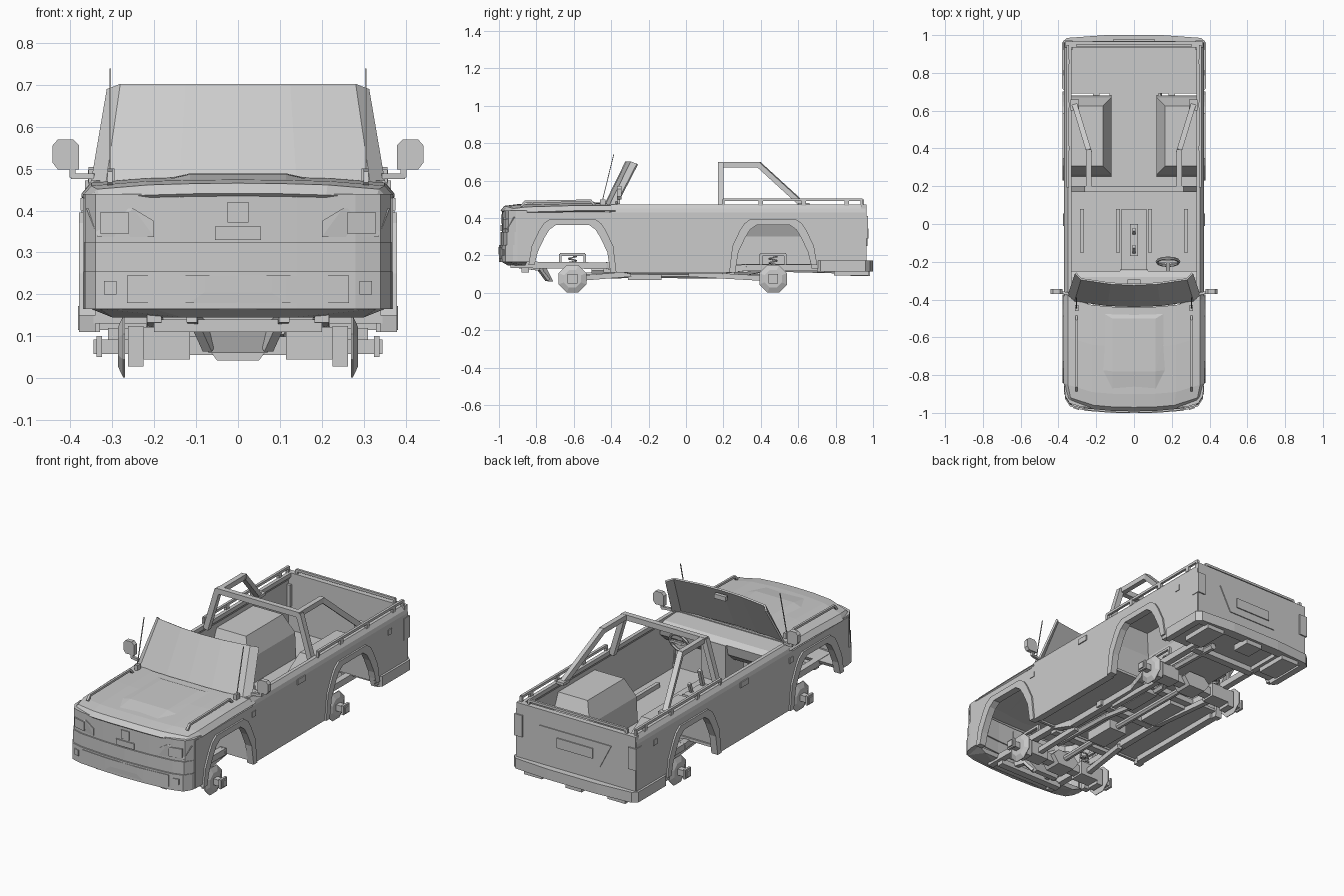
import bpy, bmesh, math
from mathutils import Vector

if "Cube" in bpy.data.objects:
    bpy.data.objects.remove(bpy.data.objects["Cube"])


def finish(name, bm, mirror=False, thick=0):
    bmesh.ops.recalc_face_normals(bm, faces=bm.faces)
    mesh = bpy.data.meshes.new(name)
    bm.to_mesh(mesh)
    bm.free()
    ob = bpy.data.objects.new(name, mesh)
    bpy.context.collection.objects.link(ob)
    if thick:
        mod = ob.modifiers.new("thickness", 'SOLIDIFY')
        mod.thickness = thick
        mod.offset = 0
    if mirror:
        ob.modifiers.new("mirror", 'MIRROR')
    return ob


def prism(name, pts, axis, a, b, mirror=False):
    """Extrude a 2D outline along an axis from a to b."""
    place = {'x': lambda p, t: (t, p[0], p[1]),
             'y': lambda p, t: (p[0], t, p[1]),
             'z': lambda p, t: (p[0], p[1], t)}[axis]
    bm = bmesh.new()
    lo = [bm.verts.new(place(p, a)) for p in pts]
    hi = [bm.verts.new(place(p, b)) for p in pts]
    bm.faces.new(lo)
    bm.faces.new(hi[::-1])
    n = len(pts)
    for i in range(n):
        j = (i + 1) % n
        bm.faces.new((lo[i], lo[j], hi[j], hi[i]))
    return finish(name, bm, mirror)


def box(name, x, y, z, mirror=False):
    return prism(name, [(x[0], y[0]), (x[1], y[0]), (x[1], y[1]), (x[0], y[1])], 'z', z[0], z[1], mirror)


def hull(name, pts, mirror=False):
    bm = bmesh.new()
    for p in pts:
        bm.verts.new(p)
    bmesh.ops.convex_hull(bm, input=bm.verts)
    bmesh.ops.dissolve_limit(bm, angle_limit=0.02, verts=bm.verts, edges=bm.edges)
    return finish(name, bm, mirror)


def bar(name, path, w, mirror=False, sides=4):
    """Straight beams joining the points of a path."""
    bm = bmesh.new()
    for p, q in zip(path, path[1:]):
        p, q = Vector(p), Vector(q)
        d = q - p
        rot = d.to_track_quat('Z', 'Y').to_matrix().to_4x4()
        made = bmesh.ops.create_cone(bm, cap_ends=True, segments=sides, radius1=w * .707,
                                     radius2=w * .707, depth=d.length + w * .4)["verts"]
        bmesh.ops.rotate(bm, verts=made, matrix=rot.to_3x3() @ rot.to_3x3().Rotation(math.pi / sides, 3, 'Z'))
        bmesh.ops.translate(bm, verts=made, vec=(p + q) / 2)
    return finish(name, bm, mirror)


def sheet(name, rows, thick):
    bm = bmesh.new()
    grid = [[bm.verts.new(p) for p in row] for row in rows]
    for r, s in zip(grid, grid[1:]):
        for i in range(len(r) - 1):
            bm.faces.new((r[i], r[i + 1], s[i + 1], s[i]))
    return finish(name, bm, thick=thick)


def arch(c, b0, b1, d=0):
    """Wheel arch outline from low y to high y, inset by d."""
    half = [(.235, 0), (.218, .25), (.18, .33), (.155, .37), (.12, .395)]
    left = [(c - h + d, z - d if z else b0) for h, z in half]
    right = [(c + h - d, z - d if z else b1) for h, z in half[::-1]]
    return left + right


FRONT, REAR = -.607, .466
SIDES = (-1, 1)

# Body sides, wheel arch flares and shoulders
panel = [(-.9, .165), (-.9, .43), (.96, .43), (.96, .13)]
panel += arch(REAR, .11, .13, .03)[::-1] + arch(FRONT, .165, .11, .03)[::-1]
prism("body_side", panel, 'x', .345, .37, True)
for label, c, b0, b1 in (("front", FRONT, .15, .11), ("rear", REAR, .11, .15)):
    prism(label + "_flare", arch(c, b0, b1) + arch(c, b0, b1, .032)[::-1], 'x', .34, .379, True)
shoulder = [(.37, .43), (.365, .45), (.35, .472), (.33, .472), (.33, .45), (.345, .43)]
prism("shoulder", shoulder, 'y', -.4, .96, True)
box("sill", (.33, .365), (-.37, .23), (.11, .15), True)
box("door_handle", (.36, .376), (-.01, .055), (.40, .43), True)
box("front_marker", (.36, .374), (-.405, -.375), (.37, .4), True)
box("rear_marker", (.36, .374), (.785, .815), (.37, .4), True)

# Floor, firewall and wheel tubs
box("cabin_floor", (-.345, .345), (-.41, .26), (.14, .155))
box("mid_floor", (-.13, .13), (.26, .69), (.14, .155))
box("bed_floor", (-.345, .345), (.69, .95), (.14, .155))
box("firewall", (-.345, .345), (-.41, -.395), (.13, .47))
tub = hull("wheel_tub", [(x, REAR + s * h, z) for s in SIDES for x, h, z in (
    (.12, .215, .15), (.12, .205, .3), (.165, .16, .405), (.345, .16, .405),
    (.345, .205, .3), (.345, .215, .15))], True)
bm = bmesh.new()
bm.from_mesh(tub.data)
opened = [f for f in bm.faces if f.normal.x > .95 or f.normal.z < -.95]
bmesh.ops.delete(bm, geom=opened, context='FACES')
bm.to_mesh(tub.data)
bm.free()

# Nose bands, wrapped round the front
NOSE = [(.37, -.85), (.365, -.91), (.34, -.95), (.28, -.968), (.14, -.98), (0, -.985)]


def nose(name, z0, z1, off):
    outer = [(x, y - off) for x, y in NOSE]
    outer += [(-x, y) for x, y in outer[-2::-1]]
    inner = [(x * .9, y * .9 - .075) for x, y in outer]
    return prism(name, outer + inner[::-1], 'z', z0, z1)


def on_nose(name, poly, out, mirror=False):
    """Plate following the curve of the nose."""
    pts = []
    for x, z in poly:
        for (x1, y1), (x0, y0) in zip(NOSE, NOSE[1:]):
            if x0 <= abs(x) <= x1:
                y = y0 + (y1 - y0) * (abs(x) - x0) / (x1 - x0)
                pts += [(x, y - out, z), (x, y + .025, z)]
    return hull(name, pts, mirror)


def rect(x0, x1, z0, z1):
    return [(x0, z0), (x1, z0), (x1, z1), (x0, z1)]


nose("grille_panel", .325, .44, 0)
nose("nose_band", .255, .325, .007)
nose("front_bumper", .165, .255, .015)
on_nose("headlight", [(.362, .405), (.25, .405), (.2, .375), (.2, .337), (.335, .337)], .005, True)
on_nose("headlight_lens", rect(.26, .33, .345, .395), .009, True)
on_nose("grille_bar", rect(-.055, .055, .33, .362), .008)
on_nose("grille_cover", rect(-.025, .025, .372, .42), .006)
for s in SIDES:
    on_nose("bumper_inset", [(s * x, z) for x, z in rect(.115, .265, .18, .245)], .019)
on_nose("bumper_center", [(-.115, .18), (.115, .18), (.08, .205), (.08, .245), (-.08, .205), (-.08, .245), (-.115, .245), (.115, .245)], .019)
on_nose("fog_light", rect(.29, .32, .2, .232), .02, True)
hull("chin_plate", [(s * x, y, z) for s in SIDES for x, y, z in (
    (.33, -.96, .165), (.2, -.985, .165), (.35, -.85, .165), (.3, -.86, .145), (.13, -.95, .145))])
bar("skid_leg", [(.11, -.9, .145), (.095, -.78, .13), (.07, -.74, .075)], .025, True)
hull("skid_plate", [(s * x, y, z) for s in SIDES for x, y, z in (
    (.11, -.77, .14), (.07, -.74, .06), (.11, -.75, .14), (.07, -.71, .06))])

# Hood with a raised scoop, rails and antennas
cols = [-1, -.94, -.6, -.3, 0, .3, .6, .94, 1]
drop = {1: .04, .94: .014, .6: .004, .3: .001, 0: 0}
rows = [[(u * hw, y + .05 * u ** 4 + .012 * u * u, max(z - drop[abs(u)], .428)) for u in cols]
        for y, hw, z in ((-.988, .35, .438), (-.968, .355, .461), (-.9, .37, .469), (-.65, .37, .476), (-.44, .37, .477))]
sheet("hood", rows, .01)
hull("hood_scoop", [(s * x, y, z) for s in SIDES for x, y, z in (
    (.115, -.95, .462), (.115, -.78, .487), (.2, -.77, .466), (.115, -.5, .489), (.2, -.45, .47))])
bar("hood_rail", [(.305, -.88, .465), (.305, -.86, .487), (.305, -.51, .493), (.305, -.49, .47)], .012, True)
box("antenna_base", (.295, .312), (-.46, -.43), (.465, .5), True)
bar("antenna", [(.305, -.45, .48), (.305, -.387, .738)], .004, True)

# Windshield
cols = [-1, -.9, -.4, 0, .4, .9, 1]
rows = [[(u * w, y + .035 * u * u + (.025 if abs(u) == 1 else 0), z - (.012 if top and abs(u) == 1 else 0))
         for u in cols] for w, y, z, top in ((.348, -.435, .465, 0), (.31, -.32, .7, 1))]
sheet("windshield", rows, .01)
box("inside_mirror", (-.035, .035), (-.315, -.295), (.655, .68))

# Side mirrors
prism("mirror_head", [(.393, .498), (.43, .498), (.443, .515), (.443, .555), (.43, .57),
                      (.393, .57), (.379, .555), (.379, .498)], 'y', -.37, -.345, True)
bar("mirror_arm", [(.345, -.37, .482), (.395, -.36, .482), (.395, -.36, .51)], .014, True)

# Dashboard, steering, console and seat runners
prism("dashboard", [(-.4, .465), (-.28, .46), (-.25, .44), (-.26, .385), (-.31, .34), (-.4, .34)], 'x', -.34, .34)
box("dash_center", (-.075, .075), (-.4, -.24), (.155, .44))
box("console", (-.065, .065), (-.25, .08), (.15, .23))
box("console_slot", (-.02, .02), (-.17, 0), (.23, .24))
bar("gear_lever", [(0, -.15, .23), (0, -.12, .33)], .018)
bar("transfer_lever", [(0, -.05, .23), (0, -.03, .29)], .015)
for x in (.085, .275):
    box("seat_runner", (x - .01, x + .01), (-.15, .08), (.15, .18), True)
tilt = (math.radians(70), 0, 0)
hub = Vector((.18, -.2, .405))
bpy.ops.mesh.primitive_torus_add(location=hub, rotation=tilt, major_radius=.058, minor_radius=.008,
                                 major_segments=12, minor_segments=6)
bpy.context.object.name = "steering_wheel"
bar("steering_column", [hub, hub + Vector((0, -.1, -.036))], .022)
bar("steering_spokes", [hub + Vector((-.055, 0, 0)), hub + Vector((.055, 0, 0))], .012)

# Roll bar
bar("roll_hoop", [(.318, .185, .46), (.25, .185, .685), (-.25, .185, .685), (-.318, .185, .46)], .03)
bar("roll_brace", [(.24, .185, .685), (.24, .39, .685), (.312, .625, .47)], .028, True)
box("roll_foot", (.29, .335), (.6, .66), (.465, .48), True)

# Bed rails
bar("bed_rail", [(.35, .2, .47), (.35, .2, .497), (.35, .88, .497), (.35, .94, .497), (.35, .94, .47)], .014, True)
bar("tailgate_rail", [(-.3, .945, .47), (-.3, .945, .492), (.3, .945, .492), (.3, .945, .47)], .013)
for y in (.4, .63, .86):
    box("rail_post", (.342, .358), (y - .012, y + .012), (.465, .497), True)

# Tailgate and rear bumper
box("tailgate", (-.365, .365), (.935, .965), (.15, .472))
prism("tailgate_panel", [(-.22, .385), (.22, .385), (.15, .25), (-.15, .25)], 'y', .96, .97)
prism("tailgate_handle", rect(-.11, .11, .29, .345), 'y', .965, .976)
box("tail_light", (.325, .373), (.92, .972), (.29, .41), True)
half = [(.365, .7), (.382, .72), (.382, .96), (.355, .985), (.15, 1)]
outer = half + [(-x, y) for x, y in half[::-1]]
prism("rear_bumper", outer + [(-.345, .7), (-.345, .945), (.345, .945), (.345, .7)], 'z', .115, .172)
box("bumper_foot", (.2, .31), (.79, .975), (.092, .12), True)
box("tow_block", (-.05, .05), (.88, .985), (.09, .125))

# Chassis frame and drivetrain
bar("frame_rail", [(.2, -.93, .15), (.2, -.42, .145), (.17, -.3, .12), (.17, .2, .12), (.2, .32, .135), (.2, .93, .135)], .035, True)
for y in (-.86, -.42, -.05, .26, .72):
    box("crossmember", (-.2, .2), (y - .02, y + .02), (.11, .14))
box("gearbox", (-.055, .055), (-.31, -.13), (.068, .12))
bar("drive_shaft", [(0, FRONT, .09), (0, -.3, .095), (0, -.13, .095), (0, REAR, .09)], .025, sides=8)
bar("exhaust_pipe", [(.1, -.5, .12), (.1, -.1, .11), (.07, .05, .11), (.07, .33, .11), (.13, .42, .13), (.13, .8, .12)], .026, sides=6)
box("muffler", (.06, .13), (.06, .26), (.085, .13))
box("fuel_tank", (-.15, -.05), (0, .24), (.09, .14))


def coil(name, x, y):
    """Leaning coil spring."""
    turns = [i * math.pi / 4 for i in range(29)]
    path = [(x - .025 * t / 22 + .02 * math.cos(t), y + .02 * math.sin(t), .12 + .08 * t / 22) for t in turns]
    return bar(name, path, .007, True)


# Axles, hubs and suspension
for label, y, arm in (("front", FRONT, -.3), ("rear", REAR, .02)):
    box(label + "_axle", (-.24, .24), (y - .025, y + .025), (.055, .1))
    prism(label + "_diff", [(-.085, .09), (-.05, .042), (.05, .042), (.085, .09), (.05, .125), (-.05, .125)], 'y', y - .05, y + .05)
    box(label + "_axle_housing", (.115, .225), (y - .04, y + .04), (.045, .122), True)
    box(label + "_knuckle", (.225, .262), (y - .035, y + .035), (.028, .125), True)
    box(label + "_shaft", (.23, .345), (y - .017, y + .017), (.058, .092), True)
    box(label + "_wheel_flange", (.325, .338), (y - .026, y + .026), (.05, .101), True)
    ring = [(math.cos(a), math.sin(a)) for a in (math.pi * (i + .5) / 4 for i in range(8))]
    hull(label + "_brake_disc", [(x, y + r * c, .075 + r * s) for x, r in ((.27, .08), (.274, .08), (.287, .05))
                                 for c, s in ring], True)
    bar(label + "_arm", [(.17, y, .075), (.15, arm, .1)], .028, True)
    bar(label + "_spring_tower", [(.2, y - .065, .14), (.2, y - .065, .205), (.2, y + .065, .205), (.2, y + .065, .14)], .014, True)
    coil(label + "_spring", .185, y)
